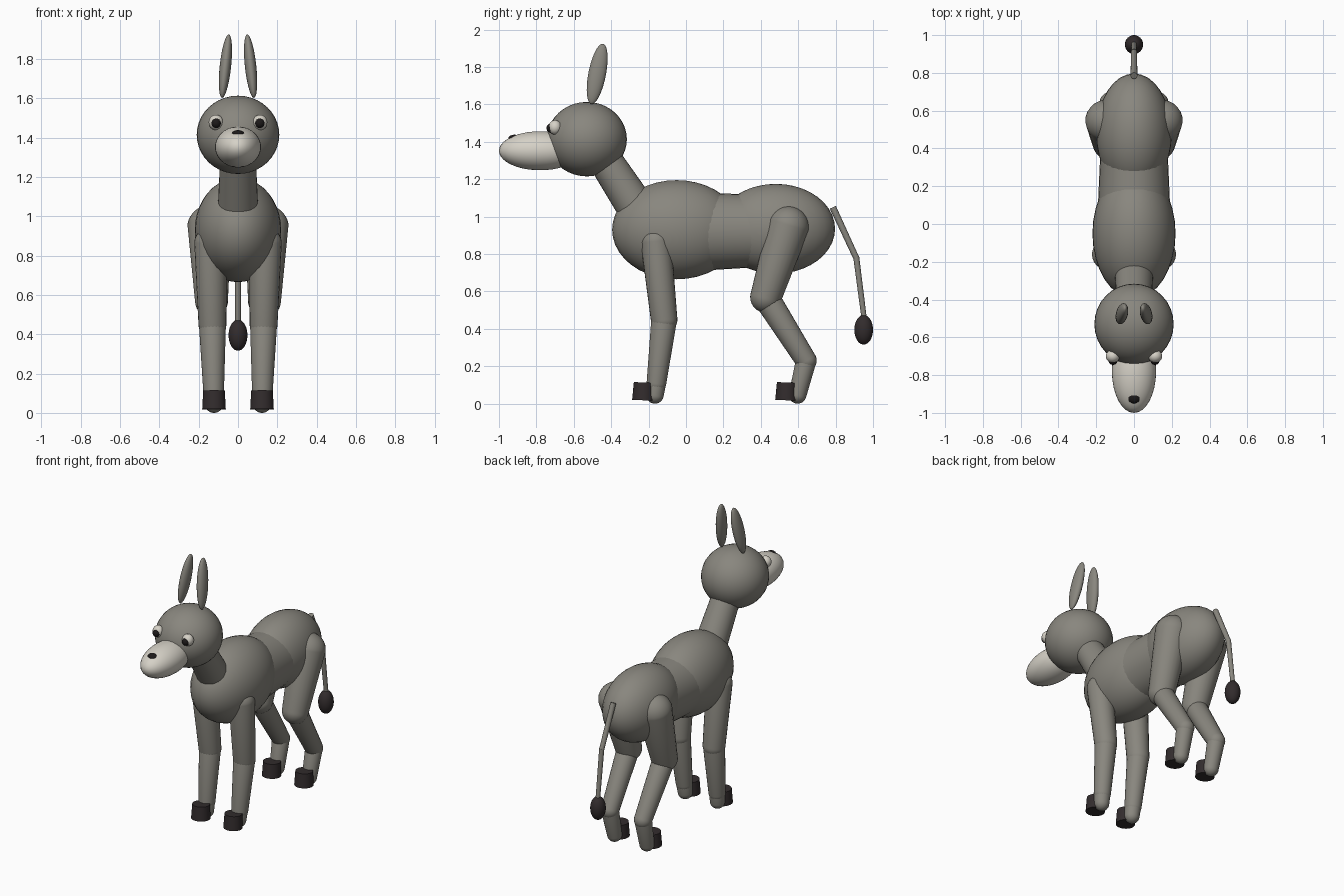
import bpy
import bmesh
from math import radians
from mathutils import Matrix, Vector

cube = bpy.data.objects.get("Cube")
if cube:
    bpy.data.objects.remove(cube, do_unlink=True)


def material(name, rgb):
    mat = bpy.data.materials.new(name)
    mat.use_nodes = True
    color = (*rgb, 1.0)
    mat.diffuse_color = color
    mat.node_tree.nodes["Principled BSDF"].inputs["Base Color"].default_value = color
    return mat


GRAY = material("warm gray coat", (0.25, 0.24, 0.21))
CREAM = material("pale cream", (0.67, 0.64, 0.57))
DARK = material("dark brown", (0.032, 0.025, 0.026))
BLACK = material("black", (0.012, 0.01, 0.01))


def finish(name, bm, mat):
    mesh = bpy.data.meshes.new(name)
    bm.to_mesh(mesh)
    bm.free()
    obj = bpy.data.objects.new(name, mesh)
    bpy.context.collection.objects.link(obj)
    mesh.materials.append(mat)
    bpy.ops.object.select_all(action='DESELECT')
    obj.select_set(True)
    bpy.context.view_layer.objects.active = obj
    bpy.ops.object.shade_smooth_by_angle(angle=radians(35))
    return obj


def ellipsoid(name, center, radii, mat, rotation=None):
    bm = bmesh.new()
    bmesh.ops.create_uvsphere(bm, u_segments=32, v_segments=20, radius=1)
    turn = rotation or Matrix()
    bm.transform(Matrix.Translation(center) @ turn @ Matrix.Diagonal((*radii, 1)))
    return finish(name, bm, mat)


def along(a, b):
    """Matrix placing local +z from a towards b."""
    a, b = Vector(a), Vector(b)
    turn = (b - a).to_track_quat('Z', 'Y').to_matrix().to_4x4()
    return Matrix.Translation(a) @ turn, (b - a).length


def limb(name, a, b, ra, rb, mat=GRAY):
    """Tapered tube with rounded ends."""
    place, length = along(a, b)
    bm = bmesh.new()
    bmesh.ops.create_uvsphere(bm, u_segments=24, v_segments=24, radius=1)
    for v in bm.verts:
        if v.co.z > -0.001:
            v.co = v.co * rb + Vector((0, 0, length))
        else:
            v.co *= ra
    bm.transform(place)
    return finish(name, bm, mat)


def tube(name, a, b, ra, rb, mat=GRAY, squash=1.0):
    """Tapered tube with flat ends."""
    place, length = along(a, b)
    bm = bmesh.new()
    bmesh.ops.create_cone(bm, cap_ends=True, segments=32, radius1=ra, radius2=rb, depth=length)
    bm.transform(Matrix.Diagonal((squash, 1, 1, 1)) @ place @ Matrix.Translation((0, 0, length / 2)))
    return finish(name, bm, mat)


# Body
ellipsoid("chest", (0, -0.05, 0.93), (0.22, 0.345, 0.265), GRAY)
tube("belly", (0, 0.11, 0.92), (0, 0.5, 0.925), 0.207, 0.188, squash=0.92)
ellipsoid("hindquarters", (0, 0.48, 0.935), (0.2, 0.317, 0.24), GRAY)
tube("neck", (0, -0.21, 0.96), (0, -0.47, 1.36), 0.106, 0.088)

# Head
ellipsoid("head", (0, -0.53, 1.414), (0.21, 0.214, 0.199), GRAY)
ellipsoid("muzzle", (0, -0.78, 1.352), (0.117, 0.22, 0.104), CREAM)
ellipsoid("nose", (0, -0.918, 1.417), (0.034, 0.032, 0.021), BLACK)

# Tail
tube("tail_upper", (0, 0.785, 1.05), (0, 0.912, 0.775), 0.018, 0.016)
tube("tail_lower", (0, 0.91, 0.785), (0, 0.957, 0.42), 0.016, 0.014)
ellipsoid("tail_tuft", (0, 0.95, 0.395), (0.048, 0.05, 0.079), DARK)

# Paired parts
for side, s in (("left", 1), ("right", -1)):
    ellipsoid(f"{side}_eye", (s * 0.112, -0.7, 1.477), (0.037, 0.035, 0.039), CREAM)
    ellipsoid(f"{side}_pupil", (s * 0.111, -0.722, 1.473), (0.024, 0.024, 0.025), BLACK)
    lean = Matrix.Rotation(radians(-11), 4, 'X') @ Matrix.Rotation(radians(-6 * s), 4, 'Y')
    ellipsoid(f"{side}_ear", (s * 0.064, -0.475, 1.763), (0.029, 0.047, 0.165), GRAY, lean)

    # Front leg
    shoulder, knee = (s * 0.14, -0.16, 0.86), (s * 0.13, -0.117, 0.45)
    ankle, toe = (s * 0.124, -0.158, 0.11), (s * 0.122, -0.166, 0.047)
    limb(f"{side}_front_upper_leg", shoulder, knee, 0.083, 0.071)
    limb(f"{side}_front_lower_leg", knee, ankle, 0.07, 0.053)
    limb(f"{side}_front_pastern", ankle, toe, 0.052, 0.047)

    # Hind leg
    hip, stifle = (s * 0.145, 0.545, 0.943), (s * 0.135, 0.427, 0.57)
    hock, heel = (s * 0.125, 0.642, 0.23), (s * 0.122, 0.597, 0.047)
    limb(f"{side}_thigh", hip, stifle, 0.113, 0.084)
    limb(f"{side}_hind_lower_leg", stifle, hock, 0.072, 0.057)
    limb(f"{side}_hind_pastern", hock, heel, 0.056, 0.047)

    # Hooves
    for end, y in (("front", -0.228), ("hind", 0.537)):
        tube(f"{side}_{end}_hoof", (s * 0.122, y, 0.018), (s * 0.122, y + 0.004, 0.113), 0.06, 0.055, DARK)
